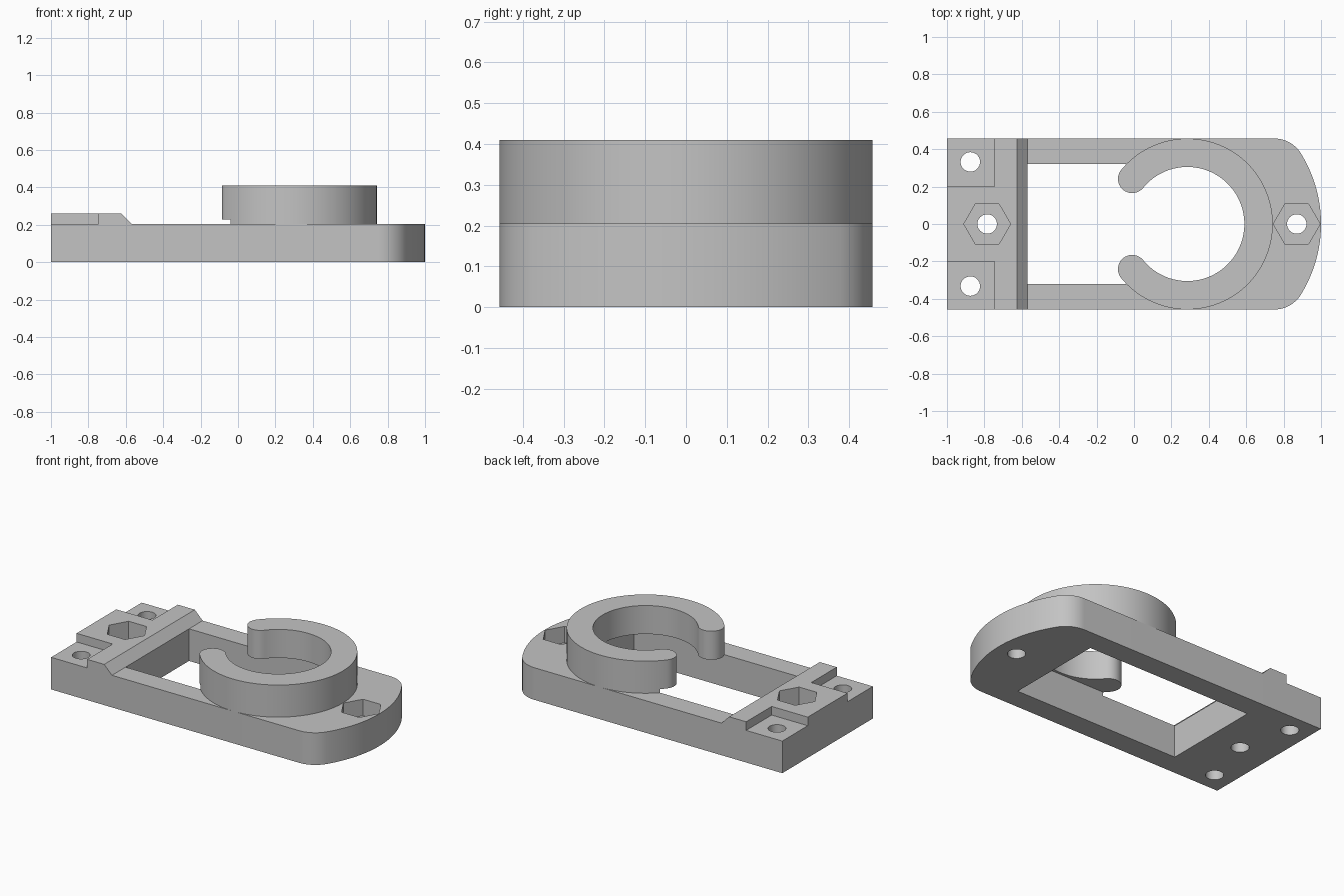
import bpy, bmesh
from math import pi, cos, sin, atan2, radians
from mathutils import Vector

cube = bpy.data.objects.get("Cube")
if cube:
    bpy.data.objects.remove(cube, do_unlink=True)

grey = bpy.data.materials.new("light grey plastic")
grey.use_nodes = True
colour = (0.55, 0.55, 0.55, 1)
grey.diffuse_color = colour
grey.node_tree.nodes["Principled BSDF"].inputs["Base Color"].default_value = colour

HALF, BASE_TOP, PAD_TOP, RING_TOP = 0.457, 0.205, 0.26, 0.41
RING_X, RING_OUT, RING_IN = 0.285, 0.457, 0.305


def arc(cx, cy, r, a0, a1, n):
    """Points along an arc, both ends included."""
    return [(cx + r * cos(a0 + (a1 - a0) * i / n),
             cy + r * sin(a0 + (a1 - a0) * i / n)) for i in range(n + 1)]


def extrude(name, points, direction):
    """Solid made by sweeping a flat outline of 3D points."""
    bm = bmesh.new()
    face = bm.faces.new([bm.verts.new(p) for p in points])
    new = bmesh.ops.extrude_face_region(bm, geom=[face])["geom"]
    bmesh.ops.translate(bm, vec=Vector(direction),
                        verts=[v for v in new if isinstance(v, bmesh.types.BMVert)])
    bmesh.ops.recalc_face_normals(bm, faces=bm.faces)
    mesh = bpy.data.meshes.new(name)
    bm.to_mesh(mesh)
    bm.free()
    mesh.materials.append(grey)
    obj = bpy.data.objects.new(name, mesh)
    bpy.context.collection.objects.link(obj)
    return obj


def prism(name, outline, z0, z1):
    return extrude(name, [(x, y, z0) for x, y in outline], (0, 0, z1 - z0))


def box(name, x0, x1, y0, y1, z0, z1):
    return prism(name, [(x0, y0), (x1, y0), (x1, y1), (x0, y1)], z0, z1)


def disc(name, x, y, r, sides, z0, z1):
    return prism(name, arc(x, y, r, 0, 2 * pi, sides)[:-1], z0, z1)


def activate(obj):
    bpy.ops.object.select_all(action='DESELECT')
    obj.select_set(True)
    bpy.context.view_layer.objects.active = obj


def cut(obj, cutters):
    activate(obj)
    for c in cutters:
        c.hide_render = True
        mod = obj.modifiers.new("cut", 'BOOLEAN')
        mod.operation, mod.solver, mod.object = 'DIFFERENCE', 'EXACT', c
        bpy.ops.object.modifier_apply(modifier=mod.name)


# Base plate: square at one end, broad rounded nose at the other
fillet, fillet_x, nose_r = 0.167, 0.75, 0.715
fillet_y = HALF - fillet
a = atan2(fillet_y, fillet_x - RING_X)
outline = [(-1, HALF), (-1, -HALF)]
outline += arc(fillet_x, -fillet_y, fillet, -pi / 2, -a, 14)
outline += arc(RING_X, 0, nose_r, -a, a, 32)[1:-1]
outline += arc(fillet_x, fillet_y, fillet, a, pi / 2, 14)
base = prism("base_plate", outline, 0, BASE_TOP)

# Raised pad with a sloped inner edge
profile = [(-1, BASE_TOP), (-0.57, BASE_TOP), (-0.625, PAD_TOP), (-1, PAD_TOP)]
pad = extrude("raised_pad", [(x, -HALF, z) for x, z in profile], (0, 2 * HALF, 0))

# Open clip ring with rounded tips
gap = radians(140.7)
mid, tip = (RING_OUT + RING_IN) / 2, (RING_OUT - RING_IN) / 2
tx, ty = RING_X + mid * cos(gap), mid * sin(gap)
outline = arc(RING_X, 0, RING_OUT, -gap, gap, 96)
outline += arc(tx, ty, tip, gap, gap + pi, 20)[1:-1]
outline += arc(RING_X, 0, RING_IN, gap, -gap, 96)
outline += arc(tx, -ty, tip, pi - gap, 2 * pi - gap, 20)[1:-1]
ring = prism("clip_ring", outline, BASE_TOP, RING_TOP)

# Cutters: window, screw holes, nut pockets and corner recesses
window = box("window_cutter", -0.57, 0.592, -0.32, 0.32, -0.1, 0.228)
holes = [disc("hole_cutter", x, y, 0.052, 32, -0.1, 0.5)
         for x, y in ((-0.785, 0), (0.87, 0), (-0.875, 0.332), (-0.875, -0.332))]
nuts = [disc("nut_cutter", x, 0, 0.125, 6, 0.1, 0.5) for x in (-0.785, 0.87)]
recesses = [box("recess_cutter", -1.1, -0.745, min(s * 0.2, s), max(s * 0.2, s), 0.1, 0.5)
            for s in (-1, 1)]
tip_relief = box("tip_cutter", -0.3, -0.04, -0.6, 0.6, 0.1, 0.228)

cut(base, [window] + holes + nuts)
cut(pad, recesses + [holes[0], nuts[0]])
cut(ring, [window, tip_relief])

for c in [window, tip_relief] + holes + nuts + recesses:
    bpy.data.objects.remove(c, do_unlink=True)

for obj in (base, pad, ring):
    activate(obj)
    bpy.ops.object.shade_smooth_by_angle(angle=radians(30))
